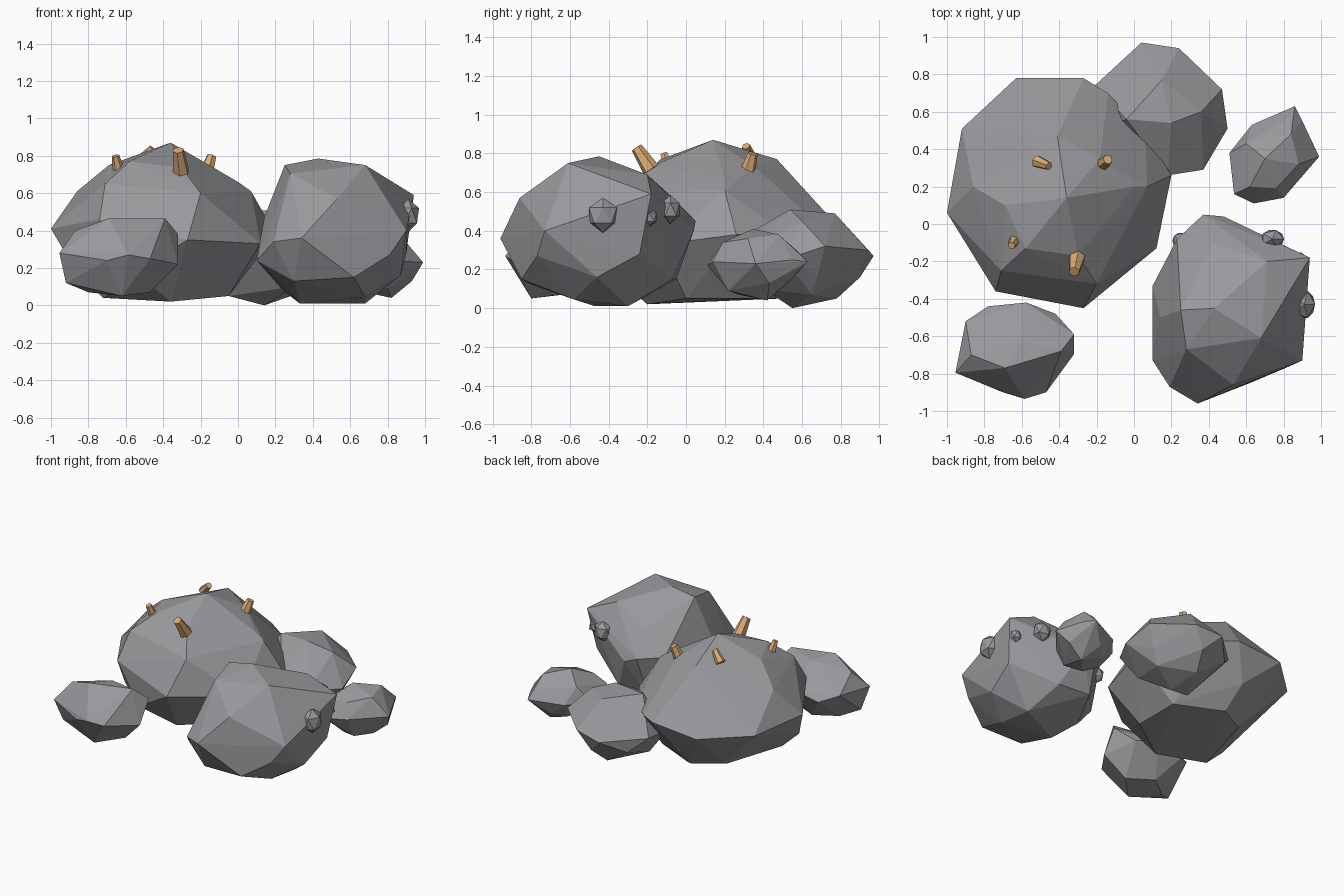
import bpy
import bmesh
from mathutils import Vector, Matrix

cube = bpy.data.objects.get("Cube")
if cube:
    bpy.data.objects.remove(cube, do_unlink=True)


def make_material(name, colour):
    mat = bpy.data.materials.new(name)
    mat.use_nodes = True
    mat.diffuse_color = (*colour, 1)
    mat.node_tree.nodes["Principled BSDF"].inputs["Base Color"].default_value = (*colour, 1)
    return mat


stone = make_material("grey_stone", (.32, .32, .34))
wood = make_material("light_wood", (.72, .41, .18))


def add_object(name, bm, material):
    """Turn a bmesh into a flat shaded object of one colour."""
    bmesh.ops.recalc_face_normals(bm, faces=bm.faces[:])
    mesh = bpy.data.meshes.new(name)
    bm.to_mesh(mesh)
    bm.free()
    mesh.materials.append(material)
    obj = bpy.data.objects.new(name, mesh)
    bpy.context.collection.objects.link(obj)
    return obj


def rock(name, crown, girdle, foot):
    """Faceted boulder: a hull stretched over its top, widest and lowest corners."""
    bm = bmesh.new()
    for corner in crown + girdle + foot:
        bm.verts.new(corner)
    bmesh.ops.convex_hull(bm, input=bm.verts[:])
    loose = [v for v in bm.verts if not v.link_faces]
    bmesh.ops.delete(bm, geom=loose, context='VERTS')
    return add_object(name, bm, stone)


def pebble(name, centre, size):
    """Small faceted stone half sunk into a boulder."""
    bm = bmesh.new()
    bmesh.ops.create_icosphere(bm, subdivisions=1, radius=1)
    bmesh.ops.scale(bm, vec=Vector(size), verts=bm.verts[:])
    bmesh.ops.translate(bm, vec=Vector(centre), verts=bm.verts[:])
    return add_object(name, bm, stone)


def peg(name, base, tip, radius):
    """Tapered six sided peg standing on the rock surface."""
    base, tip = Vector(base), Vector(tip)
    axis = tip - base
    turn = axis.to_track_quat('Z', 'Y').to_matrix().to_4x4()
    bm = bmesh.new()
    bmesh.ops.create_cone(bm, cap_ends=True, segments=6, radius1=radius,
                          radius2=radius * .65, depth=axis.length,
                          matrix=Matrix.Translation((base + tip) / 2) @ turn)
    return add_object(name, bm, wood)


# Largest boulder
rock("large_boulder",
     crown=[(-.36, .14, .87), (-.69, .1, .75), (-.58, -.13, .77), (-.3, -.17, .735),
            (-.71, -.25, .65), (-.2, -.32, .6), (0, .2, .66), (.07, .2, .61),
            (-.18, .35, .735), (-.41, .47, .77), (-.86, .2, .61)],
     girdle=[(-.63, .78, .4), (-.27, .78, .43), (-.14, .7, .42), (.06, .49, .4),
             (.2, .26, .38), (.12, -.13, .33), (-.27, -.45, .35), (-.74, -.36, .46),
             (-1, .06, .41), (-.92, .51, .4)],
     foot=[(-.72, -.1, .04), (-.36, -.2, .02), (-.05, 0, .05), (-.6, .38, .06),
           (-.38, .5, .05), (-.05, .35, .05), (-.55, -.38, .18), (-.4, .66, .2),
           (-.86, -.1, .17)])

# Tall boulder at the front
rock("front_boulder",
     crown=[(.43, -.45, .785), (.25, -.46, .75), (.28, -.67, .705), (.68, -.61, .75),
            (.71, -.2, .69), (.42, -.1, .6), (.94, -.18, .59), (.53, -.86, .57)],
     girdle=[(.34, -.96, .36), (.19, -.87, .34), (.1, -.73, .24), (.1, -.33, .24),
             (.14, -.5, .47), (.23, -.08, .45), (.37, .05, .45), (.48, .04, .4),
             (.9, -.73, .4), (.9, -.24, .28), (.81, -.77, .27)],
     foot=[(.62, -.85, .15), (.33, -.47, .01), (.68, -.3, .01), (.68, -.58, .045),
           (.3, -.82, .13), (.24, -.3, .08), (.35, -.05, .15), (.6, -.07, .15),
           (.87, -.46, .16)])

# Boulder leaning on the back of the largest one
rock("back_boulder",
     crown=[(.15, .77, .49), (.2, .54, .51), (-.04, .56, .5), (.36, .6, .45)],
     girdle=[(.04, .97, .27), (.24, .94, .3), (.47, .72, .32), (.5, .51, .25),
             (.37, .29, .28), (.18, .26, .35), (-.21, .74, .28), (-.2, .5, .25)],
     foot=[(.14, .55, 0), (.1, .78, .05), (.34, .65, .07), (-.05, .5, .05),
           (.3, .4, .1), (-.1, .83, .18), (.4, .68, .17), (.15, .9, .16)])

# Small loose rocks
rock("small_back_rock",
     crown=[(.7, .35, .41), (.84, .48, .38), (.62, .2, .34), (.88, .32, .36),
            (.6, .43, .33), (.83, .57, .3), (.76, .19, .34)],
     girdle=[(.86, .63, .24), (.9, .55, .25), (.99, .36, .23), (.8, .14, .24),
             (.64, .11, .22), (.535, .16, .27), (.51, .38, .22), (.63, .53, .22)],
     foot=[(.82, .42, .04), (.68, .27, .07), (.8, .22, .09), (.66, .45, .1),
           (.56, .3, .13), (.93, .43, .13), (.74, .53, .13)])

rock("small_front_rock",
     crown=[(-.39, -.68, .465), (-.69, -.77, .465), (-.6, -.62, .45), (-.87, -.7, .4),
            (-.32, -.59, .38)],
     girdle=[(-.955, -.795, .28), (-.9, -.52, .3), (-.78, -.44, .25), (-.575, -.42, .3),
             (-.42, -.48, .27), (-.32, -.695, .22), (-.47, -.9, .25), (-.585, -.935, .27),
             (-.7, -.9, .24)],
     foot=[(-.92, -.74, .12), (-.62, -.8, .05), (-.47, -.65, .07), (-.65, -.55, .08),
           (-.8, -.66, .07)])

# Pebbles embedded in the front boulder
pebble("side_pebble", (.91, -.43, .48), (.065, .085, .09))
pebble("side_small_pebble", (.88, -.19, .47), (.045, .045, .05))
pebble("back_pebble", (.74, -.08, .51), (.07, .055, .075))
pebble("back_small_pebble", (.25, -.09, .36), (.05, .05, .06))

# Wooden pegs on the largest boulder
peg("front_peg", (-.305, -.18, .715), (-.32, -.255, .83), .046)
peg("left_peg", (-.64, -.09, .73), (-.655, -.115, .8), .031)
peg("back_peg", (-.52, .335, .77), (-.455, .31, .838), .034)
peg("right_peg", (-.17, .32, .71), (-.14, .345, .8), .04)
